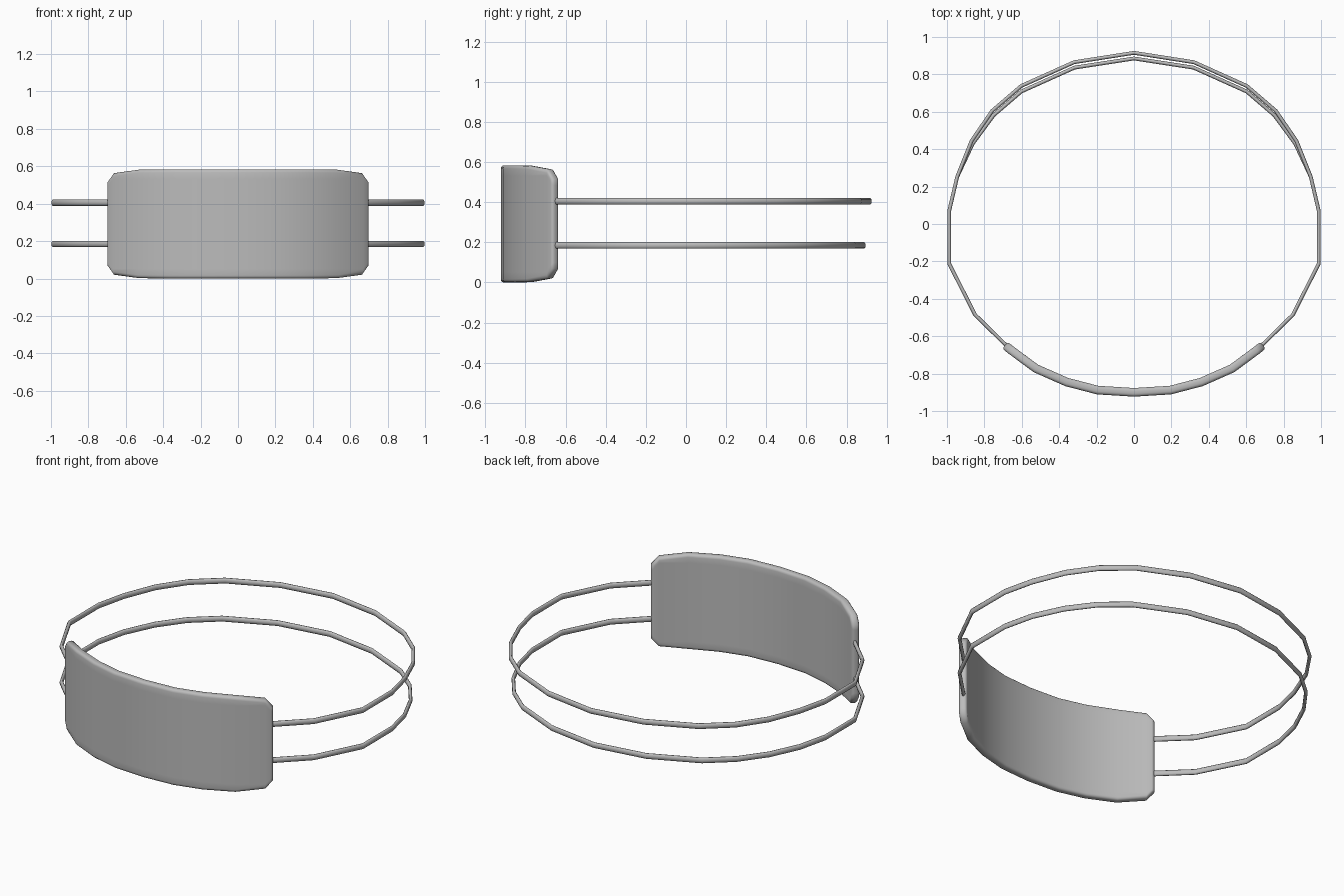
import bpy, bmesh, math
from mathutils import Vector

cube = bpy.data.objects.get("Cube")
if cube:
    bpy.data.objects.remove(cube)

metal = bpy.data.materials.new("grey metal")
metal.use_nodes = True
colour = (0.5, 0.5, 0.5, 1)
metal.diffuse_color = colour
metal.node_tree.nodes["Principled BSDF"].inputs["Base Color"].default_value = colour


def make_object(name, bm):
    bmesh.ops.recalc_face_normals(bm, faces=bm.faces)
    for face in bm.faces:
        face.smooth = True
    mesh = bpy.data.meshes.new(name)
    bm.to_mesh(mesh)
    bm.free()
    mesh.materials.append(metal)
    obj = bpy.data.objects.new(name, mesh)
    bpy.context.collection.objects.link(obj)
    return obj


def mirrored(half):
    """Complete a half path that starts on the centre line."""
    return [(-p[0], *p[1:]) for p in half[:0:-1]] + half


def wire_band(name, half, z, radial=0.01, tall=0.017, sides=10):
    """Sweep an upright oval along a mirrored path, with mitred joints."""
    path = [Vector(p) for p in mirrored(half)]
    bm = bmesh.new()
    rings = []
    for i, p in enumerate(path):
        before = (p - path[i - 1]).normalized() if i else None
        after = (path[i + 1] - p).normalized() if i < len(path) - 1 else None
        before, after = before or after, after or before
        along = (before + after).normalized()
        side = Vector((along.y, -along.x)) * radial / along.dot(after)
        ring = []
        for k in range(sides):
            a = math.tau * k / sides
            q = p + side * math.cos(a)
            ring.append(bm.verts.new((q.x, q.y, z + tall * math.sin(a))))
        rings.append(ring)
    for a, b in zip(rings, rings[1:]):
        for k in range(sides):
            n = (k + 1) % sides
            bm.faces.new((a[k], a[n], b[n], b[k]))
    bm.faces.new(rings[0])
    bm.faces.new(rings[-1])
    return make_object(name, bm)


# Two wire bands: shared sides, slightly different backs
sides_path = [(0.945, 0.253), (0.988, 0.07), (0.988, -0.212),
              (0.85, -0.485), (0.69, -0.642), (0.66, -0.668)]
upper_back = [(0, 0.915), (0.32, 0.865), (0.603, 0.738), (0.758, 0.605), (0.868, 0.445)]
lower_back = [(0, 0.885), (0.318, 0.836), (0.603, 0.708), (0.75, 0.582), (0.862, 0.43)]
wire_band("upper_band", upper_back + sides_path, 0.405)
wire_band("lower_band", lower_back + sides_path, 0.185)

# Curved front plate: columns of x, y and half height
columns = mirrored([(0, -0.9, 0.292), (0.195, -0.888, 0.292), (0.36, -0.845, 0.292),
                    (0.525, -0.772, 0.29), (0.655, -0.676, 0.272), (0.69, -0.648, 0.222)])
bm = bmesh.new()
grid = []
for x, y, half in columns:
    inner = min(0.24, half - 0.03)
    grid.append([bm.verts.new((x, y, 0.292 + h)) for h in (-half, -inner, inner, half)])
for a, b in zip(grid, grid[1:]):
    for k in range(3):
        bm.faces.new((a[k], b[k], b[k + 1], a[k + 1]))
plate = make_object("front_plate", bm)
solid = plate.modifiers.new("thickness", "SOLIDIFY")
solid.thickness = 0.046
solid.offset = 0
solid.use_even_offset = True
bevel = plate.modifiers.new("rounded edge", "BEVEL")
bevel.width = 0.016
bevel.segments = 3
bevel.limit_method = "ANGLE"
bevel.angle_limit = math.radians(60)
